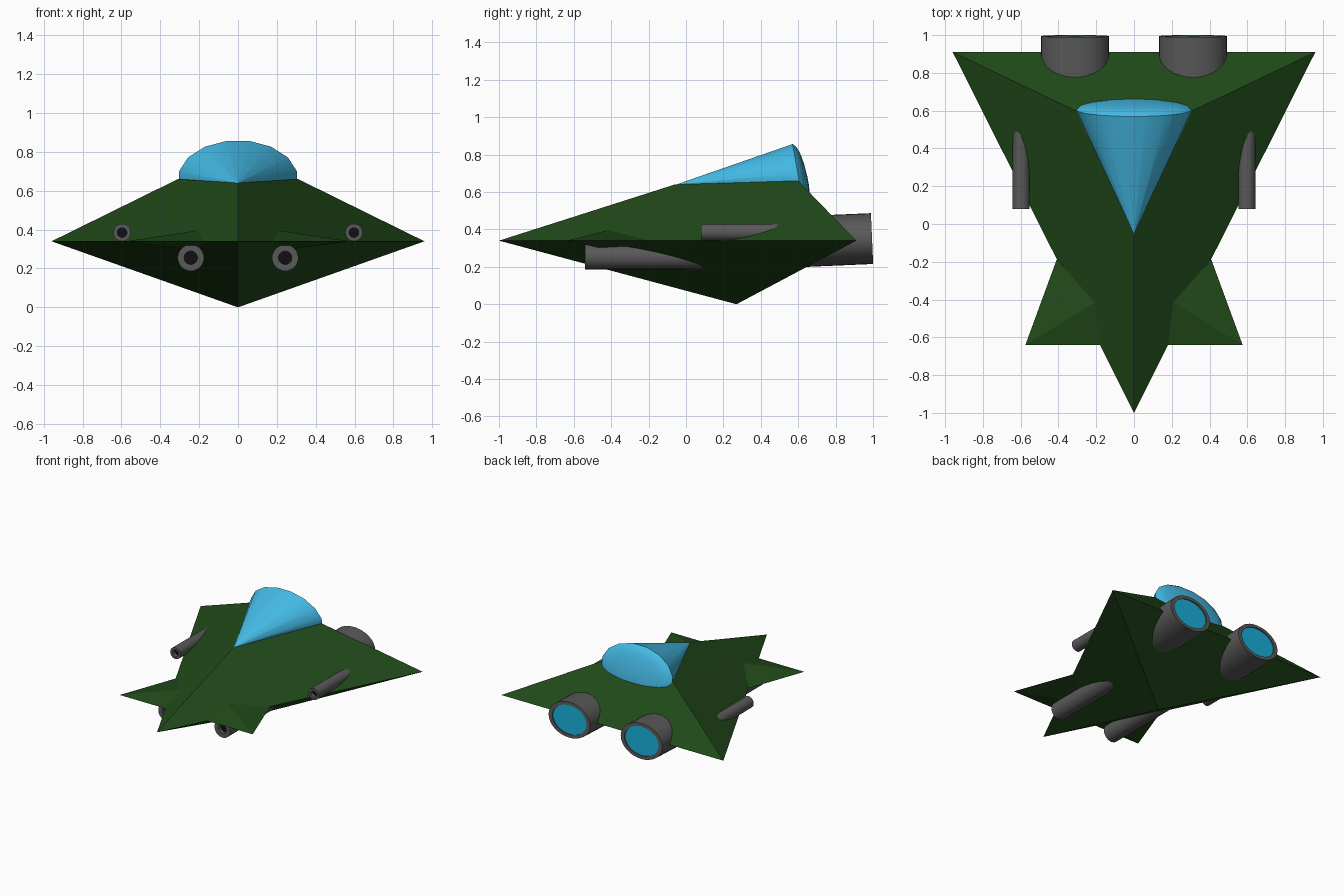
import bpy, bmesh
from math import sin, cos, pi, radians
from mathutils import Matrix

if "Cube" in bpy.data.objects:
    bpy.data.objects.remove(bpy.data.objects["Cube"])


def material(name, rgb):
    m = bpy.data.materials.new(name)
    m.diffuse_color = (*rgb, 1)
    m.use_nodes = True
    m.node_tree.nodes["Principled BSDF"].inputs["Base Color"].default_value = m.diffuse_color
    return m


GREEN = material("hull_green", (0.015, 0.068, 0.01))
BLUE = material("canopy_blue", (0.06, 0.5, 0.8))
GLOW = material("engine_blue", (0.01, 0.42, 0.68))
GREY = material("metal_grey", (0.1, 0.1, 0.1))
BLACK = material("bore_black", (0.005, 0.005, 0.005))


def finish(name, bm, mats, smooth=False):
    bmesh.ops.recalc_face_normals(bm, faces=bm.faces)
    me = bpy.data.meshes.new(name)
    bm.to_mesh(me)
    bm.free()
    for m in mats:
        me.materials.append(m)
    ob = bpy.data.objects.new(name, me)
    bpy.context.collection.objects.link(ob)
    if smooth:
        bpy.ops.object.select_all(action='DESELECT')
        ob.select_set(True)
        bpy.context.view_layer.objects.active = ob
        bpy.ops.object.shade_smooth_by_angle(angle=radians(35))
    return ob


def solid(name, points, mat):
    """Flat-faced convex solid around the given corner points."""
    bm = bmesh.new()
    for p in points:
        bm.verts.new(p)
    bmesh.ops.convex_hull(bm, input=bm.verts)
    return finish(name, bm, [mat])


def lathe(bm, profile, rx, rz, n, phase=0.0):
    """Rings along y from (radius factor, y); closed at both ends. Returns end cap faces."""
    rings = []
    for r, y in profile:
        angles = [2 * pi * (i + phase) / n for i in range(n)]
        rings.append([bm.verts.new((rx * r * cos(a), y, rz * r * sin(a))) for a in angles])
    for a, b in zip(rings, rings[1:]):
        for i in range(n):
            j = (i + 1) % n
            bm.faces.new((a[i], a[j], b[j], b[i]))
    return bm.faces.new(rings[0]), bm.faces.new(rings[-1])


def tube(name, loc, rx, rz, length, bore, depth, inner_mat, tilt=0.0, n=32):
    """Cylinder starting at loc, running along y, with a shallow bore at its far end."""
    bm = bmesh.new()
    profile = [(1, 0), (1, length), (bore, length), (bore, length - depth)]
    _, bottom = lathe(bm, profile, rx, rz, n)
    bottom.material_index = 1
    bm.transform(Matrix.Translation(loc) @ Matrix.Rotation(tilt, 4, 'X'))
    return finish(name, bm, [GREY, inner_mat], True)


# Hull: faceted wedge with pointed nose, wide rear tips, roof triangle and keel point
solid("hull", [(0, -1, 0.34), (-0.96, 0.91, 0.34), (0.96, 0.91, 0.34), (0, 0.27, 0),
               (0, -0.06, 0.64), (-0.31, 0.6, 0.66), (0.31, 0.6, 0.66)], GREEN)

# Canopy: cone from the roof point to a leaning oval rim, with a shallow domed back
bm = bmesh.new()
lathe(bm, [(0.004, -0.05), (1, 0.605), (0.93, 0.622), (0.75, 0.637), (0.45, 0.648), (0.1, 0.653)],
      0.31, 0.2, 16, 0.5)
for v in bm.verts:
    t = max(0, (v.co.y + 0.05) / 0.655)
    v.co.y -= 0.18 * v.co.z
    v.co.z += 0.64 + 0.02 * min(t, 1)
finish("canopy", bm, [BLUE], True)

for side, s in (("left", -1), ("right", 1)):
    # Front winglets
    solid("winglet_" + side, [(s * 0.575, -0.64, 0.34), (s * 0.41, -0.19, 0.34),
                              (s * 0.17, -0.64, 0.34), (s * 0.1, -0.3, 0.34),
                              (s * 0.2, -0.41, 0.397), (s * 0.2, -0.41, 0.29)], GREEN)
    # Rear engines with glowing nozzles
    tube("engine_" + side, (s * 0.312, 0.58, 0.333), 0.18, 0.136, 0.415, 0.82, 0.008,
         GLOW, tilt=radians(2.5))
    # Guns face forward, so the tube is turned round by a negative length
    tube("upper_gun_" + side, (s * 0.597, 0.53, 0.385), 0.045, 0.045, -0.45, 0.55, -0.03, BLACK)
    tube("lower_gun_" + side, (s * 0.243, 0.2, 0.255), 0.068, 0.068, -0.74, 0.5, -0.03, BLACK)
